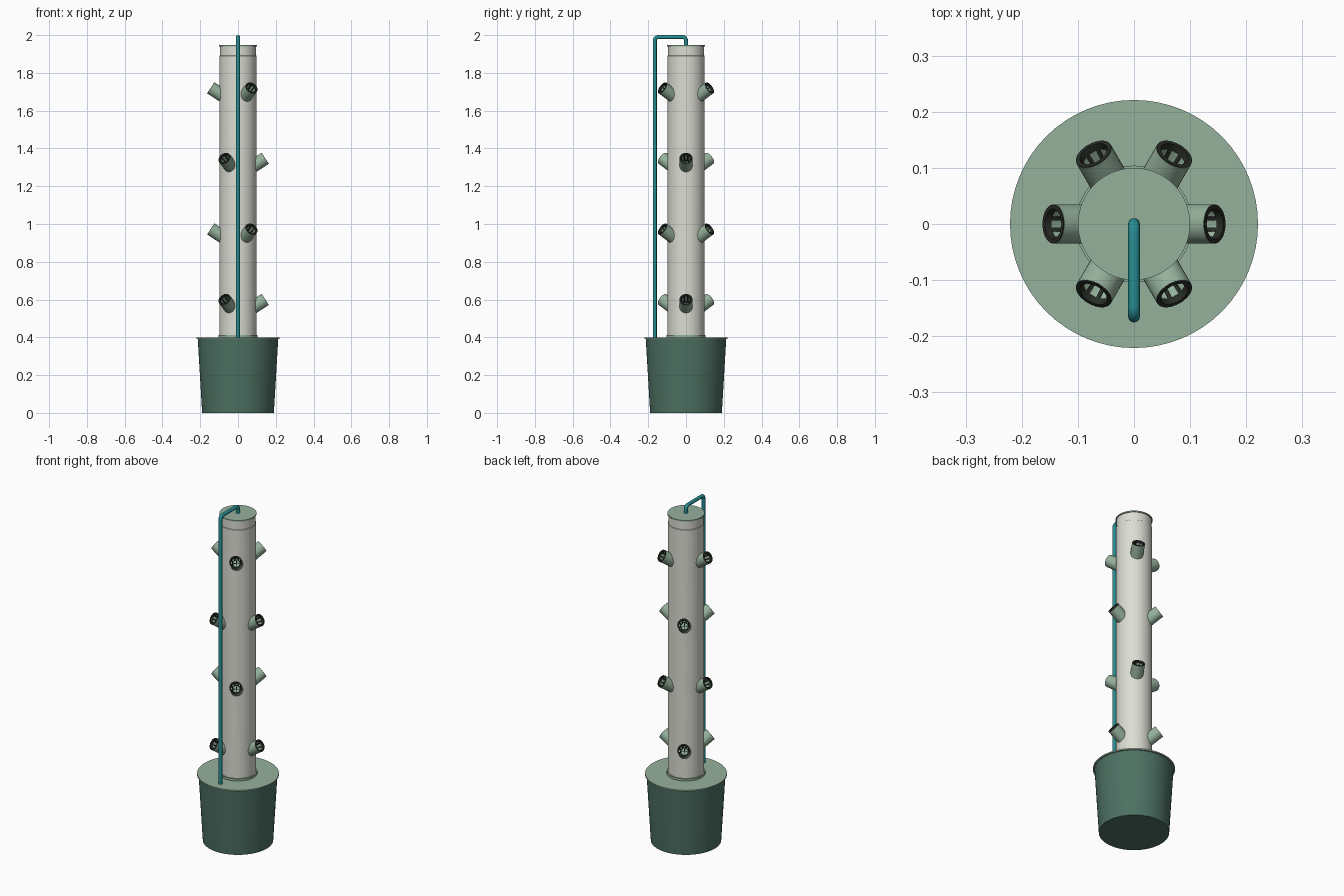
import bpy, bmesh
from math import pi, sin, cos, radians
from mathutils import Matrix, Vector

cube = bpy.data.objects.get("Cube")
if cube:
    bpy.data.objects.remove(cube, do_unlink=True)


def material(name, rgb, rough=0.6):
    m = bpy.data.materials.new(name)
    m.use_nodes = True
    m.diffuse_color = (*rgb, 1)
    node = m.node_tree.nodes["Principled BSDF"]
    node.inputs["Base Color"].default_value = (*rgb, 1)
    node.inputs["Roughness"].default_value = rough
    return m


OFF_WHITE = material("off white", (0.71, 0.72, 0.65))
SAGE = material("sage green", (0.30, 0.44, 0.33))
DARK_GREEN = material("dark green", (0.075, 0.165, 0.125))
TEAL = material("teal", (0.02, 0.27, 0.29))
BLACK = material("black plastic", (0.02, 0.025, 0.02))


def lathe(bm, profile, segments=48, closed=False, matrix=Matrix()):
    """Revolve (radius, height) points around the local z axis."""
    verts = [bm.verts.new((r, 0, z)) for r, z in profile]
    pairs = list(zip(verts, verts[1:] + verts[:1]))
    edges = [bm.edges.new(p) for p in (pairs if closed else pairs[:-1])]
    ret = bmesh.ops.spin(bm, geom=verts + edges, axis=(0, 0, 1), cent=(0, 0, 0),
                         angle=2 * pi, steps=segments)
    new = set(verts) | {v for e in edges for f in e.link_faces for v in f.verts}
    stack = list(new) + [g for g in ret["geom_last"] if isinstance(g, bmesh.types.BMVert)]
    seen = set()
    while stack:
        v = stack.pop()
        if v not in seen:
            seen.add(v)
            stack += [e.other_vert(v) for e in v.link_edges]
    bmesh.ops.transform(bm, matrix=matrix, verts=list(seen))
    bmesh.ops.remove_doubles(bm, verts=list(seen), dist=1e-5)


def bar(bm, size, matrix):
    bmesh.ops.create_cube(bm, size=1, matrix=matrix @ Matrix.Diagonal((*size, 1)))


def smooth(obj):
    bpy.ops.object.select_all(action="DESELECT")
    obj.select_set(True)
    bpy.context.view_layer.objects.active = obj
    bpy.ops.object.shade_smooth_by_angle(angle=radians(35))


def finish(bm, name, mat, shade=True):
    bmesh.ops.recalc_face_normals(bm, faces=bm.faces)
    mesh = bpy.data.meshes.new(name)
    bm.to_mesh(mesh)
    bm.free()
    mesh.materials.append(mat)
    obj = bpy.data.objects.new(name, mesh)
    bpy.context.collection.objects.link(obj)
    if shade:
        smooth(obj)
    return obj


def turned(name, mat, profile, segments=64):
    bm = bmesh.new()
    lathe(bm, profile, segments)
    return finish(bm, name, mat)


# Reservoir, its lid and the collar around the column
turned("reservoir", DARK_GREEN, [(0, 0), (0.19, 0), (0.213, 0.393), (0, 0.393)])
turned("reservoir_lid", SAGE, [(0, 0.391), (0.221, 0.391), (0.221, 0.399), (0, 0.399)])
turned("column_collar", SAGE, [(0, 0.396), (0.104, 0.396), (0.104, 0.412), (0, 0.412)])

# Column with a slightly narrower neck, and the top lid
column = turned("column", OFF_WHITE, [(0, 0.40), (0.098, 0.40), (0.098, 1.89),
                                      (0.0955, 1.892), (0.0955, 1.943), (0, 1.943)])
turned("top_lid", SAGE, [(0, 1.941), (0.1, 1.941), (0.1, 1.948), (0, 1.948)])

# Planting ports: four levels of three, alternating by sixty degrees
TILT = radians(33)
mouths = []
for level, height in enumerate((0.60, 0.973, 1.347, 1.72)):
    for k in range(3):
        turn = radians(120 * k + 60 * (level % 2))
        mouths.append(Matrix.Rotation(turn, 4, "Z") @ Matrix.Translation((0.143, 0, height))
                      @ Matrix.Rotation(pi / 2 - TILT, 4, "Y"))

# Holes in the column behind each port
bm = bmesh.new()
for m in mouths:
    lathe(bm, [(0, -0.085), (0.033, -0.085), (0.033, 0.01), (0, 0.01)], 32, matrix=m)
cutter = finish(bm, "hole_cutter", SAGE, shade=False)
cutter.hide_render = True
cut = column.modifiers.new("port holes", "BOOLEAN")
cut.operation = "DIFFERENCE"
cut.solver = "EXACT"
cut.object = cutter
bpy.context.view_layer.objects.active = column
bpy.ops.object.modifier_apply(modifier=cut.name)
bpy.data.objects.remove(cutter, do_unlink=True)
smooth(column)

for i, m in enumerate(mouths, 1):
    # Hollow port with a closed floor
    bm = bmesh.new()
    lathe(bm, [(0, -0.088), (0.035, -0.088), (0.035, 0), (0.032, 0),
               (0.032, -0.075), (0, -0.075)], 32, matrix=m)
    finish(bm, f"port_{i}", SAGE)

    # Net cup: rim, slats, bottom ring and cross bars
    bm = bmesh.new()
    lathe(bm, [(0.0345, 0.0015), (0.027, 0.0015), (0.026, -0.012),
               (0.029, -0.012), (0.030, -0.001), (0.0345, -0.001)], 32, True, m)
    lathe(bm, [(0.023, -0.052), (0.018, -0.052), (0.018, -0.055), (0.023, -0.055)],
          32, True, m)
    for k in range(8):
        spin = Matrix.Rotation(k * pi / 4 + pi / 8, 4, "Z")
        lean = Matrix.Translation((0.0245, 0, -0.032)) @ Matrix.Rotation(0.13, 4, "Y")
        bar(bm, (0.002, 0.007, 0.044), m @ spin @ lean)
    for k in range(2):
        spin = Matrix.Rotation(k * pi / 2, 4, "Z")
        bar(bm, (0.040, 0.003, 0.003), m @ spin @ Matrix.Translation((0, 0, -0.0535)))
    finish(bm, f"net_cup_{i}", BLACK)

# Water pipe rising in front, bending over into the top lid
BEND, TOP, FRONT = 0.018, 1.9895, -0.165
path = [(0, FRONT, 0.39)]
for step in range(9):
    a = step / 8 * pi / 2
    path.append((0, FRONT + BEND * (1 - cos(a)), TOP - BEND * (1 - sin(a))))
for step in range(9):
    a = step / 8 * pi / 2
    path.append((0, -BEND * (1 - sin(a)), TOP - BEND * (1 - cos(a))))
path.append((0, 0, 1.943))
curve = bpy.data.curves.new("water_pipe", "CURVE")
curve.dimensions = "3D"
curve.bevel_depth = 0.0105
curve.bevel_resolution = 4
curve.use_fill_caps = True
spline = curve.splines.new("POLY")
spline.points.add(len(path) - 1)
for point, co in zip(spline.points, path):
    point.co = (*co, 1)
curve.materials.append(TEAL)
pipe = bpy.data.objects.new("water_pipe", curve)
bpy.context.collection.objects.link(pipe)
bpy.ops.object.select_all(action="DESELECT")
pipe.select_set(True)
bpy.context.view_layer.objects.active = pipe
bpy.ops.object.convert(target="MESH")
smooth(bpy.context.view_layer.objects.active)
